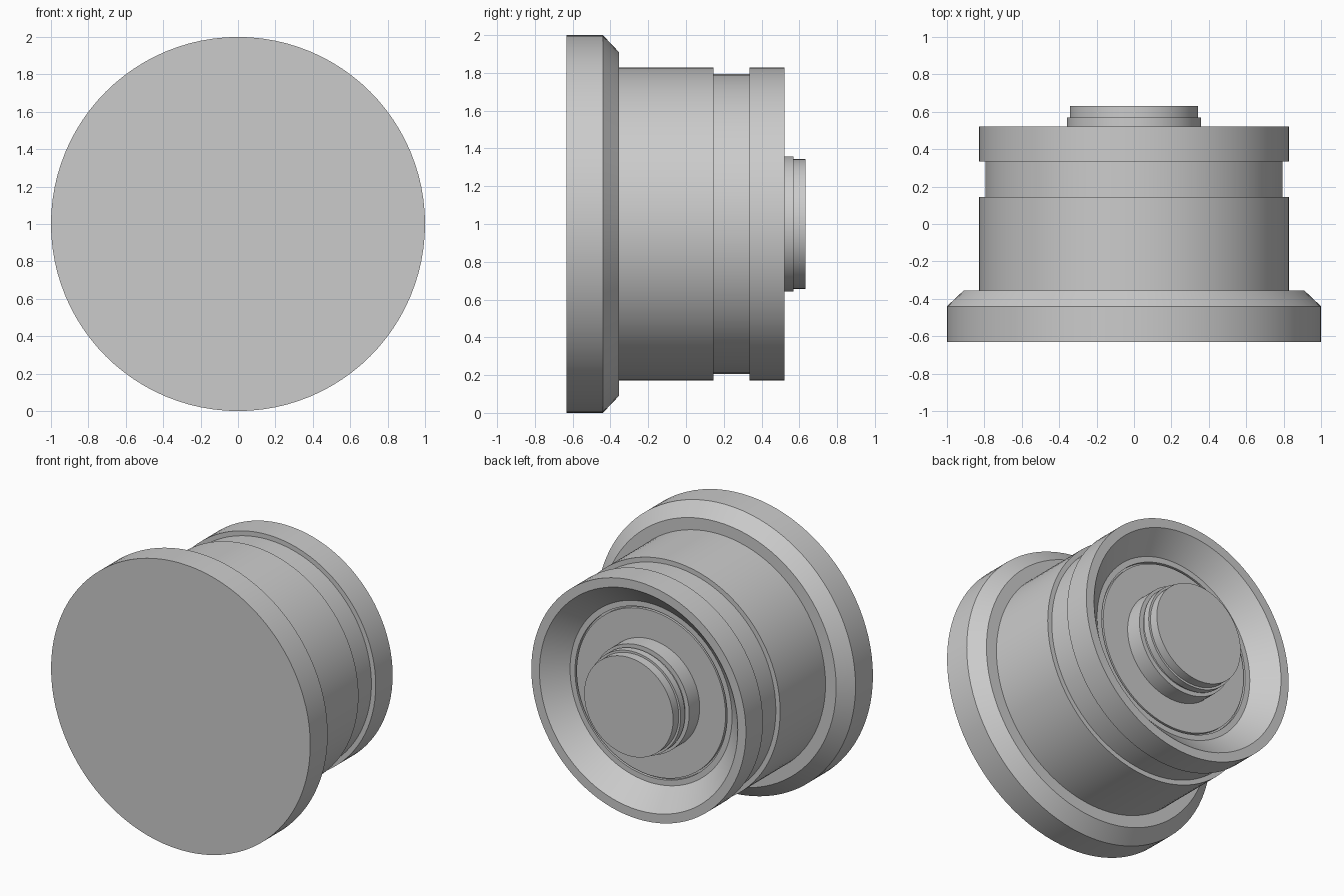
import bpy
import bmesh
import math
from mathutils import Matrix, Vector

cube = bpy.data.objects.get("Cube")
if cube:
    bpy.data.objects.remove(cube, do_unlink=True)

grey = bpy.data.materials.new("plain_grey")
grey.use_nodes = True
colour = (0.6, 0.6, 0.6, 1)
grey.diffuse_color = colour
grey.node_tree.nodes["Principled BSDF"].inputs["Base Color"].default_value = colour

SEGMENTS = 96
FLOOR = 0.385  # depth of the recess floor


def lathe(name, profile):
    """Turn a (radius, y) profile around the front-to-back axis."""
    bm = bmesh.new()
    verts = [bm.verts.new((r, y, 0)) for r, y in profile]
    edges = [bm.edges.new(pair) for pair in zip(verts, verts[1:])]
    bmesh.ops.spin(bm, geom=verts + edges, cent=Vector(), axis=(0, 1, 0),
                   angle=math.tau, steps=SEGMENTS, use_duplicate=False)
    bmesh.ops.remove_doubles(bm, verts=bm.verts, dist=0.0001)
    bmesh.ops.recalc_face_normals(bm, faces=bm.faces)
    bmesh.ops.transform(bm, matrix=Matrix.Translation((0, 0, 1)), verts=bm.verts)
    mesh = bpy.data.meshes.new(name)
    bm.to_mesh(mesh)
    bm.free()
    mesh.materials.append(grey)
    obj = bpy.data.objects.new(name, mesh)
    bpy.context.collection.objects.link(obj)
    bpy.ops.object.select_all(action="DESELECT")
    obj.select_set(True)
    bpy.context.view_layer.objects.active = obj
    bpy.ops.object.shade_smooth_by_angle(angle=math.radians(25))
    return obj


# Wide front flange with a chamfered rear edge, closed at the body joint
lathe("front_flange", [
    (0, -0.632), (1, -0.632), (1, -0.44), (0.91, -0.355), (0, -0.355)])

# Body with an outer groove, a flared rear recess and a thin ring groove
lathe("body", [
    (0, -0.355), (0.828, -0.355), (0.828, 0.145), (0.795, 0.145),
    (0.795, 0.335), (0.828, 0.335), (0.828, 0.522), (0.765, 0.522),
    (0.625, FLOOR), (0.587, FLOOR), (0.587, FLOOR - 0.02),
    (0.575, FLOOR - 0.02), (0.575, FLOOR), (0, FLOOR)])

# Stepped stub in the middle of the recess
lathe("rear_stub", [
    (0, FLOOR), (0.375, FLOOR), (0.375, 0.5), (0.343, 0.5), (0.343, 0.522),
    (0.358, 0.522), (0.358, 0.57), (0.343, 0.57), (0.343, 0.632), (0, 0.632)])
